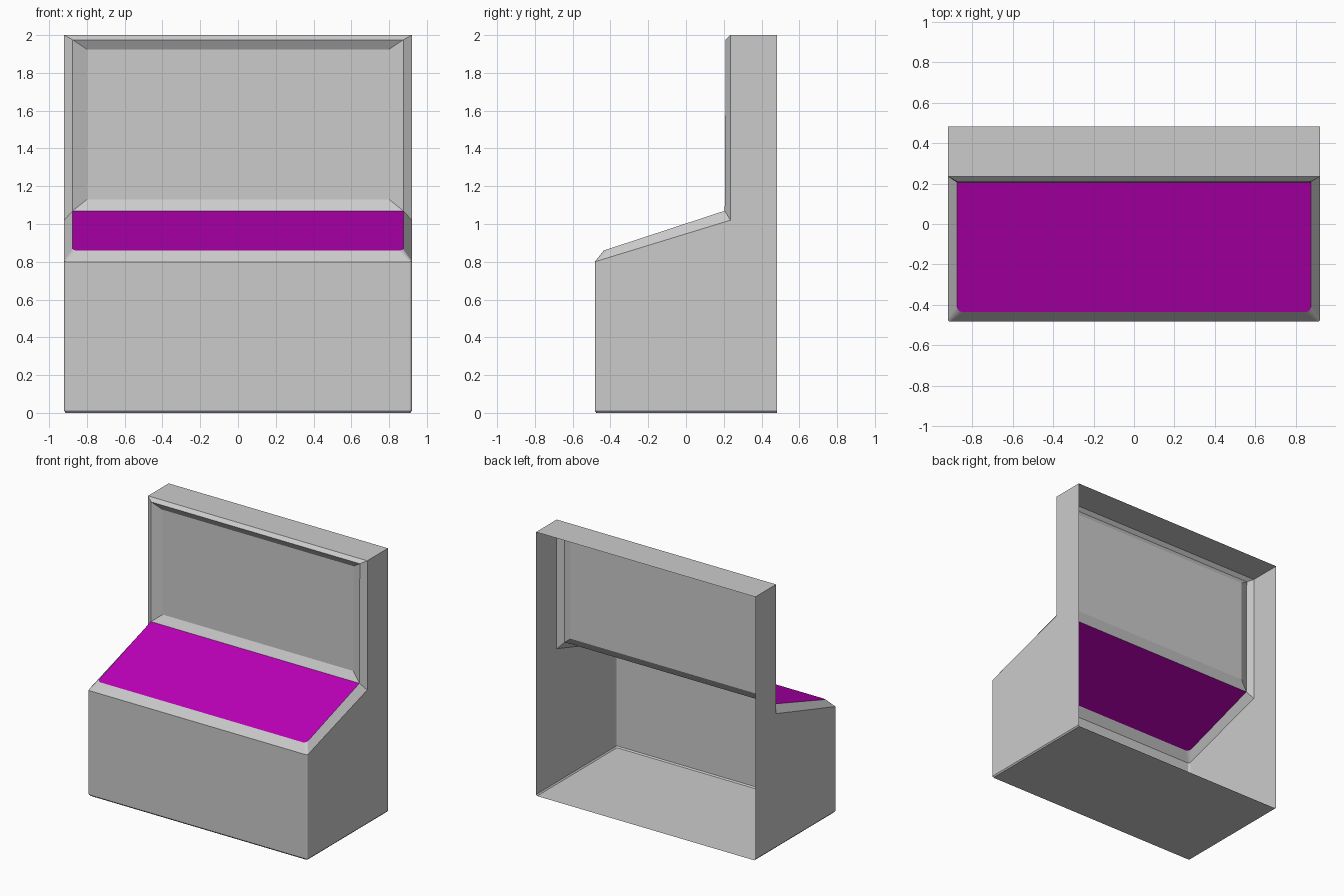
import bpy, bmesh
from math import sin, cos, pi

if "Cube" in bpy.data.objects:
    bpy.data.objects.remove(bpy.data.objects["Cube"])

W, B = 0.92, 0.483           # half width, half depth


def u_ring(x, back, front, z_back, z_front, r):
    """Back-left -> rounded front corners -> back-right, sloping from back to front."""
    half = [(x, back)]
    for i in range(4):
        a = i * pi / 6
        half.append((x - r + r * cos(a), front + r - r * sin(a)))

    def z(y):
        return z_front + (z_back - z_front) * (y - front) / (back - front)
    right = [(px, py, z(py)) for px, py in half]
    return [(-px, py, pz) for px, py, pz in right] + right[::-1]


def frame_ring(x, y_low, z_low, y_top, z_top):
    return [(x, y_low, z_low), (x, y_top, z_top), (-x, y_top, z_top), (-x, y_low, z_low)]


def loft(a, b, closed=False):
    n = len(a)
    return [[a[i], a[(i + 1) % n], b[(i + 1) % n], b[i]] for i in range(n if closed else n - 1)]


def build(name, faces, color=None):
    bm = bmesh.new()
    for f in faces:
        bm.faces.new([bm.verts.new(p) for p in f])
    bmesh.ops.remove_doubles(bm, verts=bm.verts, dist=0.0005)
    me = bpy.data.meshes.new(name)
    bm.to_mesh(me)
    bm.free()
    ob = bpy.data.objects.new(name, me)
    bpy.context.collection.objects.link(ob)
    if color:
        mat = bpy.data.materials.new(name + "_color")
        mat.diffuse_color = color
        mat.use_nodes = True
        mat.node_tree.nodes["Principled BSDF"].inputs["Base Color"].default_value = mat.diffuse_color
        me.materials.append(mat)
    return ob


# Rings from the floor up to the sloped panel
floor = u_ring(W - 0.008, B, -B + 0.008, 0, 0, 0.01)
base = u_ring(W, B, -B, 0.01, 0.01, 0.012)
lip = u_ring(W, 0.235, -B, 1.02, 0.80, 0.012)
panel = u_ring(W - 0.045, 0.205, -0.435, 1.07, 0.86, 0.025)

# Cabinet: floor, walls, chamfered lip, tall side wings and top; open at the back
wing = [(W, B, 0.01), (W, B, 2), (W, 0.235, 2), (W, 0.235, 1.02)]
top = [(-W, 0.235, 2), (W, 0.235, 2), (W, B, 2), (-W, B, 2)]
build("cabinet", [floor[::-1], top, wing, [(-x, y, z) for x, y, z in wing[::-1]]]
      + loft(floor, base) + loft(base, lip) + loft(lip, panel))

# Sloped coloured panel
build("sloped_panel", [panel], (0.5, 0.0, 0.48, 1))

# Upright frame around the recessed back board
outer = frame_ring(W, 0.235, 1.02, 0.235, 2)
rim = frame_ring(W - 0.045, 0.205, 1.07, 0.21, 1.975)
board = frame_ring(0.80, 0.24, 1.13, 0.24, 1.925)
build("upright_frame", loft(outer, rim) + loft(rim, board, True))
build("back_board", [board])
